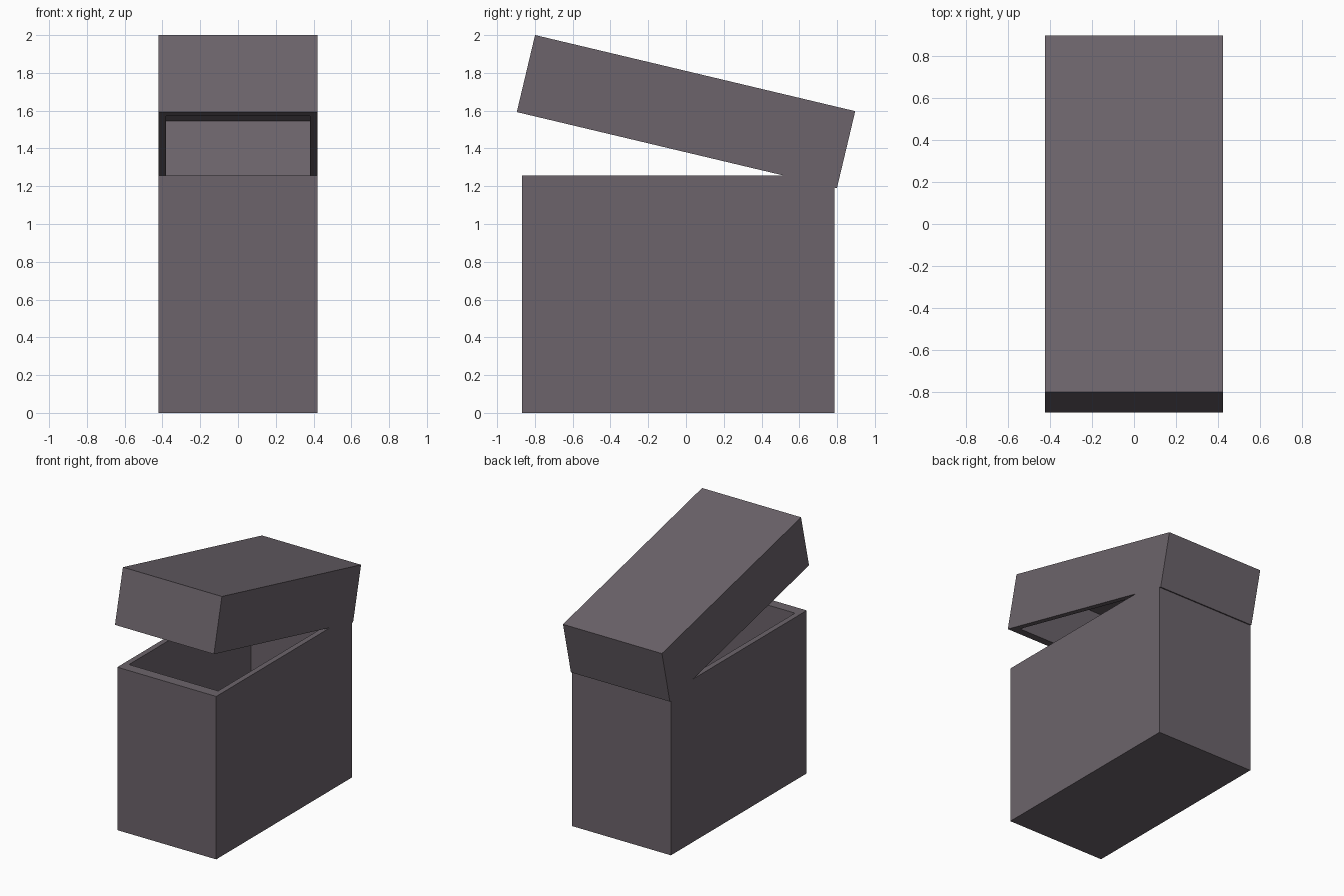
import bpy
import bmesh
from math import atan2
from mathutils import Matrix, Vector

cube = bpy.data.objects.get("Cube")
if cube:
    bpy.data.objects.remove(cube, do_unlink=True)

GREY = (0.15, 0.127, 0.147, 1.0)
mat = bpy.data.materials.new("warm_grey")
mat.use_nodes = True
mat.diffuse_color = GREY
mat.node_tree.nodes["Principled BSDF"].inputs["Base Color"].default_value = GREY


def hollow_box(name, size, wall, depth, open_dir):
    """Box centred on its origin, open at the top (+1) or bottom (-1)."""
    bm = bmesh.new()
    bmesh.ops.create_cube(bm, size=1, matrix=Matrix.Diagonal((*size, 1)))
    bm.normal_update()
    mouth = max(bm.faces, key=lambda f: f.normal.z * open_dir)
    # inset the mouth to form the rim, then push it in to form the cavity
    bmesh.ops.inset_individual(bm, faces=[mouth], thickness=wall[0])
    for v in mouth.verts:
        v.co.x = (size[0] / 2 - wall[0]) * (1 if v.co.x > 0 else -1)
        v.co.y = (size[1] / 2 - wall[1]) * (1 if v.co.y > 0 else -1)
    cavity = bmesh.ops.extrude_discrete_faces(bm, faces=[mouth])["faces"][0]
    for v in cavity.verts:
        v.co.z -= open_dir * depth
    bmesh.ops.recalc_face_normals(bm, faces=bm.faces)
    mesh = bpy.data.meshes.new(name)
    bm.to_mesh(mesh)
    bm.free()
    mesh.materials.append(mat)
    obj = bpy.data.objects.new(name, mesh)
    bpy.context.collection.objects.link(obj)
    return obj


# Tall container, open at the top
body = hollow_box("body", (0.844, 1.654, 1.256), (0.042, 0.083), 1.19, 1)
body.location = (0, -0.041, 0.628)

# Lid tilted open about the back edge
front_top, back_top = Vector((-0.80, 2.0)), Vector((0.895, 1.597))
slope = back_top - front_top
lid = hollow_box("lid", (0.844, slope.length, 0.419), (0.042, 0.087), 0.344, -1)
lid.rotation_euler.x = atan2(slope.y, slope.x)
lid.location = (0, 0, 1.595)
